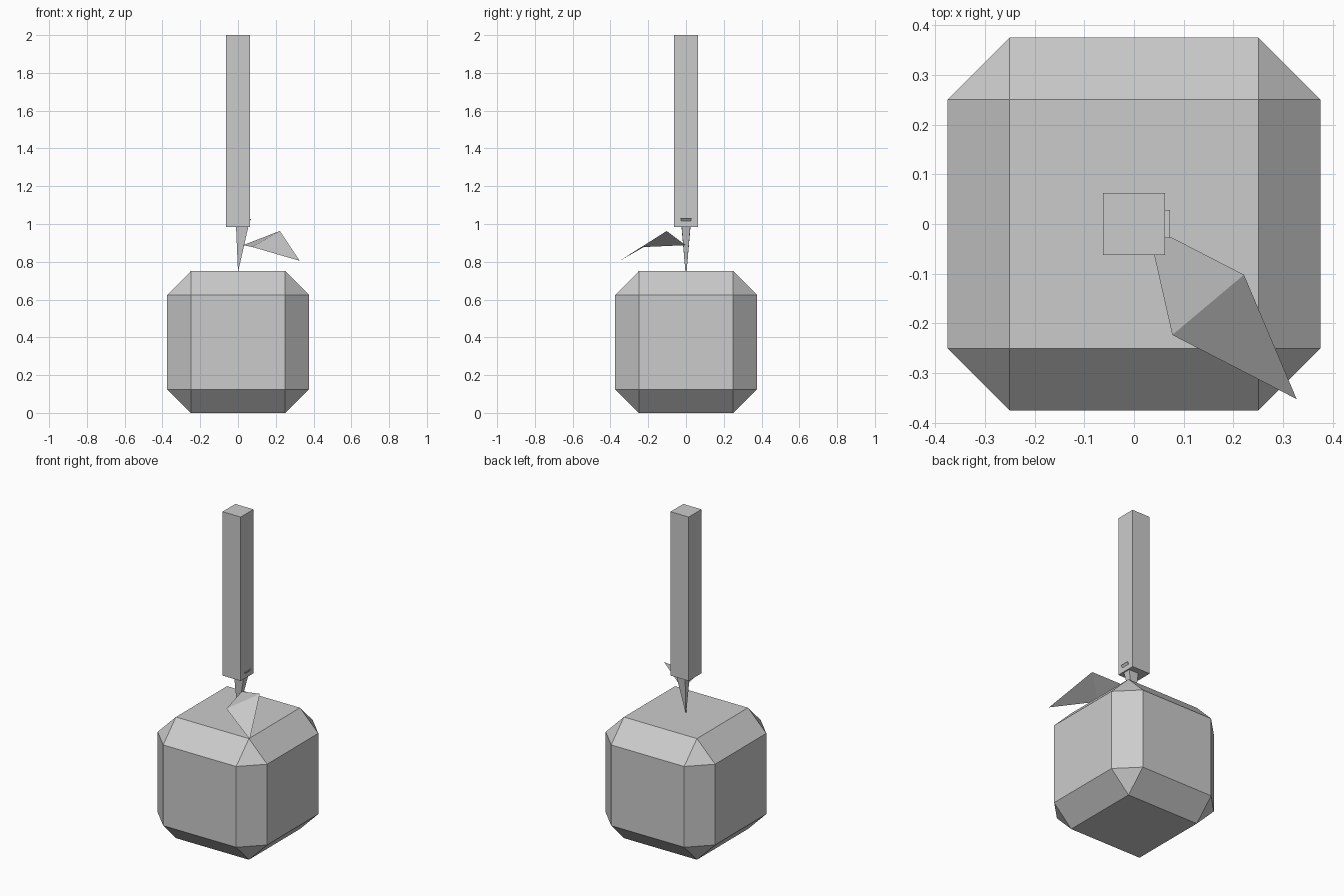
import bpy
import bmesh
from mathutils import Matrix

if "Cube" in bpy.data.objects:
    bpy.data.objects.remove(bpy.data.objects["Cube"])

grey = bpy.data.materials.new("plain grey")
grey.diffuse_color = (0.6, 0.6, 0.6, 1)
grey.use_nodes = True
grey.node_tree.nodes["Principled BSDF"].inputs["Base Color"].default_value = grey.diffuse_color


def make_object(name, bm):
    mesh = bpy.data.meshes.new(name)
    bm.to_mesh(mesh)
    bm.free()
    mesh.materials.append(grey)
    obj = bpy.data.objects.new(name, mesh)
    bpy.context.collection.objects.link(obj)
    return obj


def make_box(name, size, z_mid, chamfer=0):
    bm = bmesh.new()
    bmesh.ops.create_cube(bm, size=1, matrix=Matrix.Translation((0, 0, z_mid)) @ Matrix.Diagonal((*size, 1)))
    if chamfer:
        bmesh.ops.bevel(bm, geom=bm.edges[:], offset=chamfer, segments=1,
                        profile=0.5, affect='EDGES')
    return make_object(name, bm)


# Chamfered fruit and upright stick
make_box("fruit_body", (0.75, 0.75, 0.75), 0.375, chamfer=0.125)
make_box("stick", (0.125, 0.125, 1.015), 1.4925)

# Stalk: side profile (x, z, half width), pointed at the bottom and leaning right
bm = bmesh.new()
profile = [(0.0, 0.745, 0.003), (0.061, 1.013, 0.025), (0.072, 1.028, 0.028), (-0.011, 1.0, 0.025)]
front = [bm.verts.new((x, -w, z)) for x, z, w in profile]
back = [bm.verts.new((x, w, z)) for x, z, w in profile]
bm.faces.new(front)
bm.faces.new(back[::-1])
for i in range(4):
    j = (i + 1) % 4
    bm.faces.new((front[j], front[i], back[i], back[j]))
bmesh.ops.recalc_face_normals(bm, faces=bm.faces[:])
make_object("stalk", bm)

# Leaf: thin sheet folded across its middle
bm = bmesh.new()
root, left, right, tip = [bm.verts.new(p) for p in (
    (0.027, -0.002, 0.888), (0.077, -0.223, 0.878), (0.221, -0.102, 0.963), (0.327, -0.352, 0.805))]
bm.faces.new((root, left, right))
bm.faces.new((left, tip, right))
make_object("leaf", bm)
